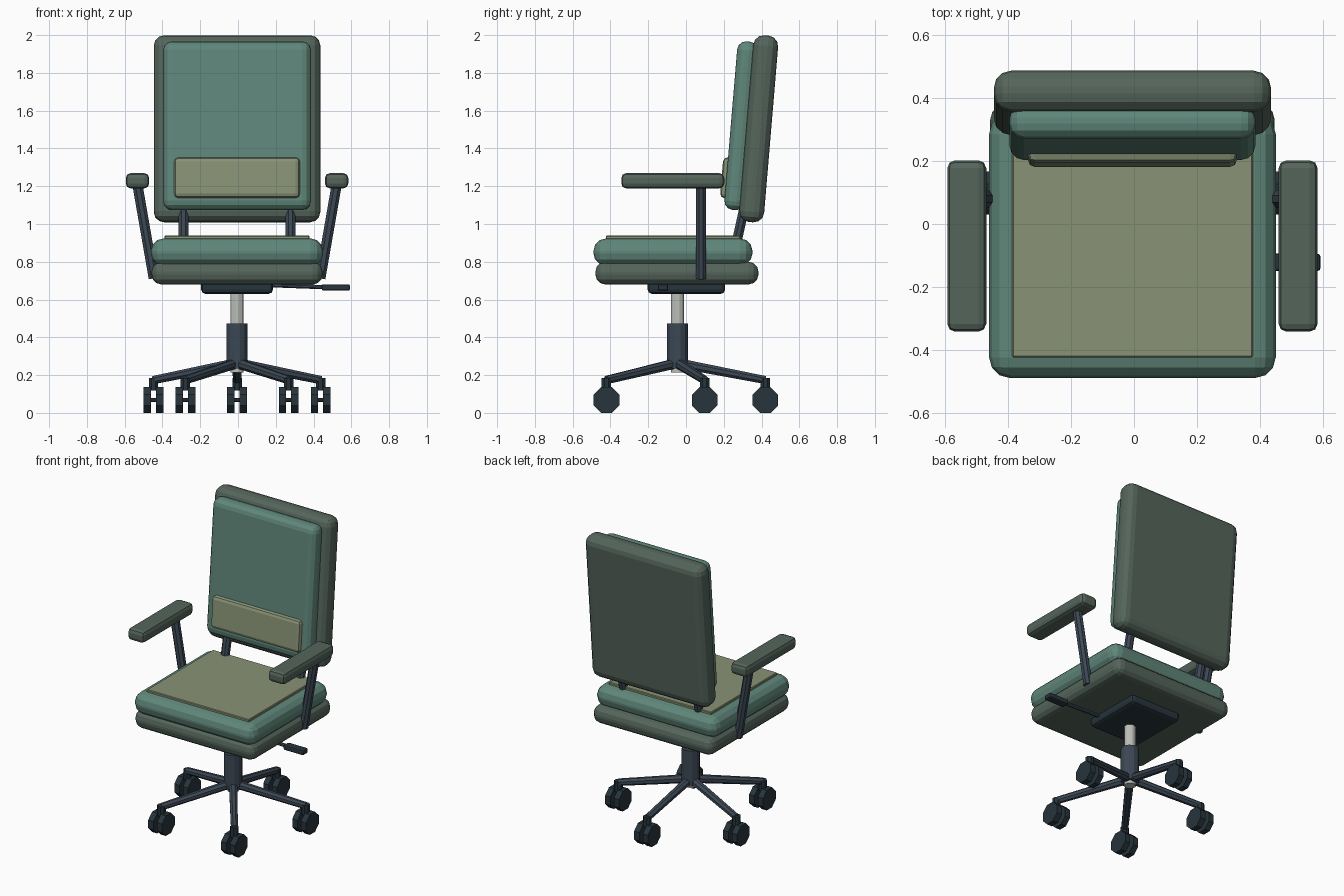
import bpy, bmesh, math
from mathutils import Vector, Matrix

if "Cube" in bpy.data.objects:
    bpy.data.objects.remove(bpy.data.objects["Cube"])

CX = -0.005          # chair's centre line (lever shifts the bounding box)
CY = -0.045          # column position in y
TILT = math.radians(-4.8)


def material(name, r, g, b):
    m = bpy.data.materials.new(name)
    m.diffuse_color = (r, g, b, 1)
    m.use_nodes = True
    m.node_tree.nodes["Principled BSDF"].inputs["Base Color"].default_value = m.diffuse_color
    return m


SHELL = material("shell_green", 0.09, 0.13, 0.105)
TEAL = material("cushion_teal", 0.115, 0.24, 0.195)
OLIVE = material("pad_olive", 0.25, 0.29, 0.18)
FRAME = material("frame_blue", 0.045, 0.065, 0.09)
DARK = material("wheel_dark", 0.02, 0.035, 0.045)
STEEL = material("steel", 0.5, 0.52, 0.48)


def add(name, bm, mat, matrix):
    me = bpy.data.meshes.new(name)
    bm.to_mesh(me)
    bm.free()
    me.materials.append(mat)
    ob = bpy.data.objects.new(name, me)
    ob.matrix_world = matrix
    bpy.context.collection.objects.link(ob)
    return ob


def block(name, size, loc, mat, bevel, segments=3, tilt=0.0):
    bm = bmesh.new()
    bmesh.ops.create_cube(bm, size=1)
    bmesh.ops.scale(bm, vec=size, verts=bm.verts)
    pos = Matrix.Translation((loc[0] + CX, loc[1], loc[2]))
    ob = add(name, bm, mat, pos @ Matrix.Rotation(tilt, 4, 'X'))
    mod = ob.modifiers.new("rounding", 'BEVEL')
    mod.width, mod.segments = bevel, segments
    return ob


def rod(name, a, b, r1, mat, sides=8, r2=None):
    a, b = Vector(a), Vector(b)
    a.x += CX
    b.x += CX
    d = b - a
    bm = bmesh.new()
    bmesh.ops.create_cone(bm, cap_ends=True, segments=sides, radius1=r1,
                          radius2=r1 if r2 is None else r2, depth=d.length)
    m = (Matrix.Translation((a + b) / 2) @ d.to_track_quat('Z', 'Y').to_matrix().to_4x4()
         @ Matrix.Rotation(math.pi / sides, 4, 'Z'))
    return add(name, bm, mat, m)


# Seat
block("seat_shell", (0.905, 0.863, 0.12), (0, -0.048, 0.74), SHELL, 0.052)
block("seat_cushion", (0.912, 0.842, 0.145), (0, -0.069, 0.851), TEAL, 0.066)
block("seat_pad", (0.766, 0.71, 0.03), (0, -0.069, 0.924), OLIVE, 0.004, 1)

# Backrest
block("back_shell", (0.882, 0.132, 0.992), (0, 0.385, 1.504), SHELL, 0.055, 3, TILT)
block("back_cushion", (0.782, 0.11, 0.895), (0, 0.292, 1.52), TEAL, 0.046, 3, TILT)
block("lumbar_pad", (0.665, 0.065, 0.215), (0, 0.221, 1.244), OLIVE, 0.022, 2, TILT)

# Armrests and supports, mirrored left and right
for side, s in (("left", -1), ("right", 1)):
    block(f"{side}_armrest", (0.124, 0.545, 0.08), (s * 0.527, -0.07, 1.229), SHELL, 0.025, 2)
    rod(f"{side}_arm_post", (s * 0.441, 0.08, 0.712), (s * 0.526, 0.08, 1.2), 0.029, FRAME)
    rod(f"{side}_back_post", (s * 0.283, 0.245, 0.80), (s * 0.283, 0.325, 1.16), 0.028, FRAME)

# Mechanism and height lever
block("mechanism", (0.38, 0.41, 0.075), (0, 0.002, 0.668), DARK, 0.022, 2)
rod("lever_rod", (0.12, -0.122, 0.678), (0.5, -0.122, 0.664), 0.012, FRAME)
block("lever_handle", (0.15, 0.055, 0.034), (0.523, -0.122, 0.664), DARK, 0.009, 2)

# Gas lift and column
rod("gas_lift", (0, CY, 0.215), (0, CY, 0.66), 0.036, STEEL, 12)
rod("column", (0, CY, 0.235), (0, CY, 0.474), 0.057, FRAME, 12)

# Five-star base with twin-wheel casters
R, REACH = 0.068, 0.465
for i in range(5):
    ang = math.radians(90 + 72 * i)
    x, y = REACH * math.cos(ang), CY + REACH * math.sin(ang)
    rod(f"base_arm_{i + 1}", (0, CY, 0.264), (x, y, 0.174), 0.028, FRAME, 8, 0.023)
    rod(f"caster_stem_{i + 1}", (x, y, 0.118), (x, y, 0.185), 0.027, DARK)
    rod(f"caster_axle_{i + 1}", (x - 0.03, y, R), (x + 0.03, y, R), 0.012, DARK)
    for side, s in (("left", -1), ("right", 1)):
        rod(f"caster_wheel_{side}_{i + 1}", (x + s * 0.013, y, R), (x + s * 0.052, y, R),
            R / math.cos(math.pi / 8), DARK)
